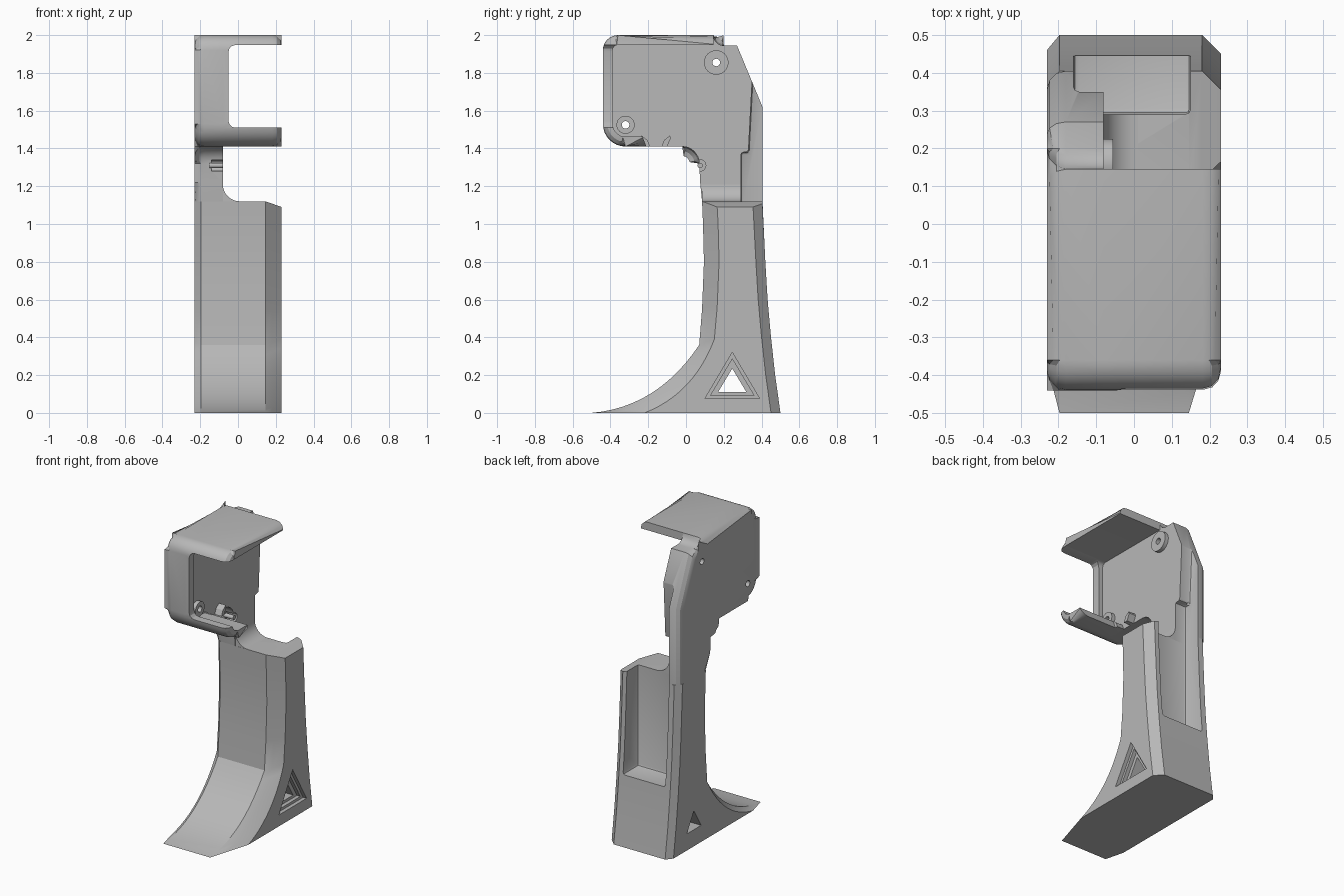
import bpy, bmesh, math

if "Cube" in bpy.data.objects:
    bpy.data.objects.remove(bpy.data.objects["Cube"], do_unlink=True)

GREY = bpy.data.materials.new("plain_grey")
GREY.use_nodes = True
GREY.diffuse_color = (0.48, 0.48, 0.48, 1)
GREY.node_tree.nodes["Principled BSDF"].inputs["Base Color"].default_value = (0.48, 0.48, 0.48, 1)


def finish(bm, name):
    bmesh.ops.recalc_face_normals(bm, faces=bm.faces)
    mesh = bpy.data.meshes.new(name)
    bm.to_mesh(mesh)
    bm.free()
    mesh.materials.append(GREY)
    obj = bpy.data.objects.new(name, mesh)
    bpy.context.collection.objects.link(obj)
    return obj


def loft(name, layers, bevel_edges=0, width=0.05, segments=3):
    """Bridge (x, yz outline) layers; optionally round the first edges of the last cap."""
    bm = bmesh.new()
    rings = [[bm.verts.new((x, y, z)) for y, z in pts] for x, pts in layers]
    n = len(rings[0])
    for a, b in zip(rings, rings[1:]):
        for i in range(n):
            j = (i + 1) % n
            bm.faces.new((a[i], a[j], b[j], b[i]))
    bm.faces.new(rings[0])
    bm.faces.new(rings[-1])
    if bevel_edges:
        cap = rings[-1]
        edges = [bm.edges.get((cap[i], cap[i + 1])) for i in range(bevel_edges)]
        bmesh.ops.bevel(bm, geom=edges, offset=width, segments=segments,
                        profile=0.5, affect='EDGES', clamp_overlap=False)
    return finish(bm, name)


def prism(name, pts, x0, x1, **kw):
    return loft(name, [(x0, pts), (x1, pts)], **kw)


def arc(cy, cz, r, a0, a1, n=8):
    angles = [math.radians(a0 + (a1 - a0) * i / n) for i in range(n + 1)]
    return [(cy + r * math.cos(a), cz + r * math.sin(a)) for a in angles]


def disc(name, y, z, r, x0, x1):
    return prism(name, arc(y, z, r, 0, 345, 23), x0, x1)


def bezier(p, q, r, n=12):
    return [tuple((1 - t) ** 2 * a + 2 * t * (1 - t) * b + t * t * c
                  for a, b, c in zip(p, q, r)) for t in (i / n for i in range(n + 1))]


def rounded(obj, width, segments=3):
    bm = bmesh.new()
    bm.from_mesh(obj.data)
    bmesh.ops.bevel(bm, geom=bm.edges[:], offset=width, segments=segments,
                    profile=0.5, affect='EDGES')
    bm.to_mesh(obj.data)
    bm.free()
    return obj


def cut(targets, cutter):
    """Subtract the cutter from every target, then discard it."""
    cutter.hide_render = True
    for obj in targets:
        mod = obj.modifiers.new("cut", 'BOOLEAN')
        mod.operation, mod.solver, mod.object = 'DIFFERENCE', 'EXACT', cutter
        bpy.context.view_layer.update()
        graph = bpy.context.evaluated_depsgraph_get()
        mesh = bpy.data.meshes.new_from_object(obj.evaluated_get(graph))
        obj.modifiers.clear()
        obj.data = mesh
    bpy.data.objects.remove(cutter, do_unlink=True)


# Flared leg: front and back curves, drawn in towards the sides as chamfers
front = bezier((-0.5, 0), (-0.15, 0.03), (0.07, 0.36)) + [
    (0.085, 0.55), (0.095, 0.8), (0.09, 1.0), (0.085, 1.12)]
front_side = bezier((-0.22, 0), (0.04, 0.1), (0.15, 0.39)) + [
    (0.165, 0.56), (0.175, 0.8), (0.17, 1.0), (0.165, 1.12)]
back = [(0.405, 1.12), (0.42, 0.8), (0.432, 0.6), (0.45, 0.4), (0.472, 0.2), (0.5, 0)]


def leg_layer(x, t, back_inset, top=1.12):
    pts = [(a + (c - a) * t, b + (d - b) * t) for (a, b), (c, d) in zip(front, front_side)]
    pts += [(y - back_inset, z) for y, z in back]
    return x, [(y, min(z, top)) for y, z in pts]


leg = loft("leg", [leg_layer(-0.23, 0.45, 0.04), leg_layer(-0.197, 0, 0),
                   leg_layer(0.145, 0, 0), leg_layer(0.18, 0.41, 0, 1.108),
                   leg_layer(0.23, 1, 0.05, 1.09)])

# Side plate: neck and head back wall in one outline
corner_low = arc(-0.32, 1.53, 0.12, 270, 180)
corner_top = arc(-0.36, 1.92, 0.08, 180, 90)
outline = ([(0.085, 1.12), (0.075, 1.22)] + arc(-0.02, 1.32, 0.09, 0, 90) + corner_low
           + corner_top + arc(0.2, 2.0, 0.055, 180, 270, 5)
           + [(0.27, 1.945), (0.405, 1.62), (0.405, 1.12)])
plate = prism("side_plate", outline, -0.08, -0.23, bevel_edges=len(outline) - 1, width=0.05)

# Head shell: top shelf, front rim and lower lip
outer = [(-0.21, 1.41)] + corner_low + corner_top + [(0.145, 2.0)]
inner = ([(0.145, 1.947)] + arc(-0.36, 1.92, 0.028, 90, 180)
         + arc(-0.32, 1.53, 0.068, 180, 270) + [(-0.23, 1.462)])
shell = prism("head_shell", outer + inner, -0.08, 0.23, bevel_edges=len(outer) - 1, width=0.048)
window = prism("window_cutter", [(-0.7, 1.51), (-0.25, 1.51), (-0.25, 1.947), (-0.7, 1.947)],
               -0.05, 0.5)
cut([shell], rounded(window, 0.035))

# Fillet where the neck meets the leg top
steps = [(0.01 - 0.09 * math.sin(a), 1.12 + 0.09 * (1 - math.cos(a)))
         for a in (math.pi / 2 * i / 8 for i in range(9))]
bm = bmesh.new()
rings = [[bm.verts.new((x, y, z)) for x, z in steps + [(-0.08, 1.12)]] for y in (0.086, 0.29)]
for ring in rings:
    bm.faces.new(ring)
for i in range(len(rings[0])):
    j = (i + 1) % len(rings[0])
    bm.faces.new((rings[0][i], rings[0][j], rings[1][j], rings[1][i]))
neck_fillet = finish(bm, "neck_fillet")

# Open channel in the back, stepped at the neck
channel = prism("channel_cutter", [(0.29, 0.45), (0.7, 0.45), (0.7, 2.2), (0.35, 2.2),
                                   (0.35, 1.76), (0.33, 1.38), (0.29, 1.38)], -0.16, 0.15)
cut([leg, plate], rounded(channel, 0.015, 2))

# Screw bosses with through holes
parts = [leg, plate, shell, neck_fillet]
for name, y, z, r in (("rear_boss", 0.16, 1.855, 0.065), ("front_boss", -0.32, 1.525, 0.048)):
    boss = disc(name, y, z, r, -0.09, -0.055)
    cut([plate, boss], disc("hole_cutter", y, z, 0.02, -0.4, 0.0))
    parts.append(boss)

# Pin sitting in a small pocket at the neck
cut([plate], disc("pocket_cutter", 0.075, 1.31, 0.03, -0.14, 0.0))
parts.append(disc("neck_pin", 0.075, 1.31, 0.014, -0.15, -0.08))

# Pair of small flared clips beside the lower lip
for name, y, s in (("front_clip", -0.22, 1), ("rear_clip", -0.1, -1)):
    pts = [(y, 1.41), (y + s * 0.03, 1.41), (y + s * 0.015, 1.445), (y - s * 0.015, 1.468),
           (y - s * 0.02, 1.455)]
    parts.append(prism(name, pts, -0.09, -0.03))

# Stepped triangular window through the foot
for half, low, high, x0 in ((0.145, 0.075, 0.32, 0.205), (0.115, 0.092, 0.285, 0.18),
                            (0.075, 0.11, 0.235, -0.5)):
    tri = [(0.245 - half, low), (0.245 + half, low), (0.245, high)]
    cut([leg], prism("triangle_cutter", tri, x0, 0.5))

# Smooth curves, keep crisp edges
for obj in parts:
    obj.data.shade_smooth()
    obj.data.set_sharp_from_angle(angle=math.radians(28))
